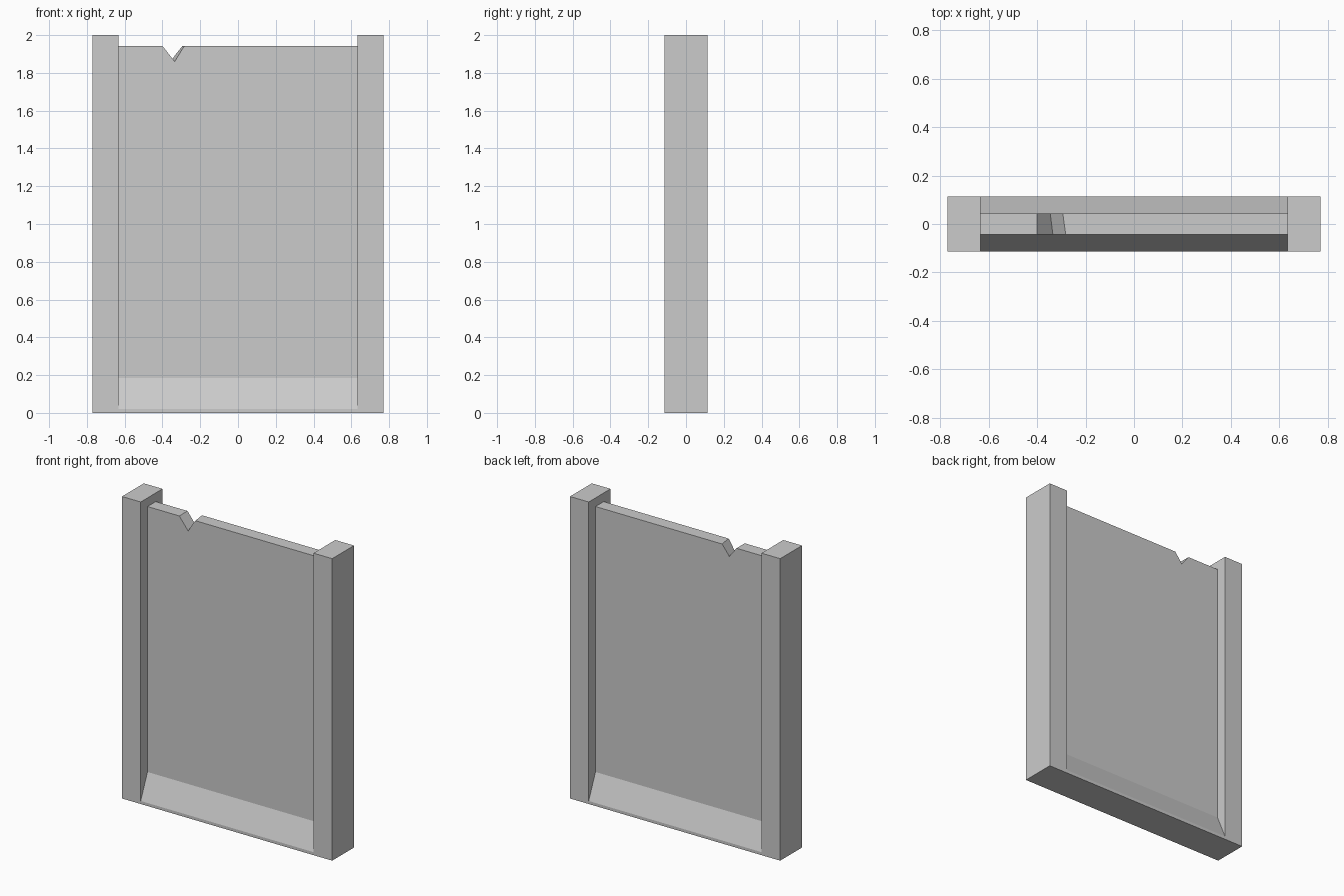
import bpy, bmesh

if "Cube" in bpy.data.objects:
    bpy.data.objects.remove(bpy.data.objects["Cube"])


def loft(name, loop_a, loop_b):
    """Closed solid between two matching outlines."""
    n = len(loop_a)
    bm = bmesh.new()
    a = [bm.verts.new(p) for p in loop_a]
    b = [bm.verts.new(p) for p in loop_b]
    bm.faces.new(a)
    bm.faces.new(b[::-1])
    for i in range(n):
        j = (i + 1) % n
        bm.faces.new((a[j], a[i], b[i], b[j]))
    bmesh.ops.recalc_face_normals(bm, faces=bm.faces)
    mesh = bpy.data.meshes.new(name)
    bm.to_mesh(mesh)
    bm.free()
    obj = bpy.data.objects.new(name, mesh)
    bpy.context.collection.objects.link(obj)
    return obj


INNER, OUTER = 0.633, 0.77
DEPTH, THIN = 0.114, 0.043
TOP = 1.943

# Side posts
for side, s in (("left", -1), ("right", 1)):
    rect = [(-DEPTH, 0), (DEPTH, 0), (DEPTH, 2), (-DEPTH, 2)]
    loft(side + "_post",
         [(s * INNER, y, z) for y, z in rect],
         [(s * OUTER, y, z) for y, z in rect])

# Wall panel with a flared foot
half = [(DEPTH, 0), (DEPTH, 0.02), (THIN, 0.185), (THIN, TOP)]
section = half + [(-y, z) for y, z in reversed(half)]
panel = loft("wall_panel",
             [(-INNER, y, z) for y, z in section],
             [(INNER, y, z) for y, z in section])

# Chipped notch in the top edge, slightly skewed from front to back
front = [(-0.40, 2.1), (-0.40, TOP), (-0.335, 1.86), (-0.282, TOP), (-0.282, 2.1)]
back = [(-0.40, 2.1), (-0.40, TOP), (-0.346, 1.874), (-0.294, TOP), (-0.294, 2.1)]


def slice_at(t):
    y = -THIN + 2 * THIN * t
    return [(f[0] + (b[0] - f[0]) * t, y, f[1] + (b[1] - f[1]) * t)
            for f, b in zip(front, back)]


cutter = loft("notch_cutter", slice_at(-0.3), slice_at(1.3))
cutter.hide_render = True
cutter.hide_set(True)
mod = panel.modifiers.new("notch", "BOOLEAN")
mod.operation = "DIFFERENCE"
mod.solver = "EXACT"
mod.object = cutter
